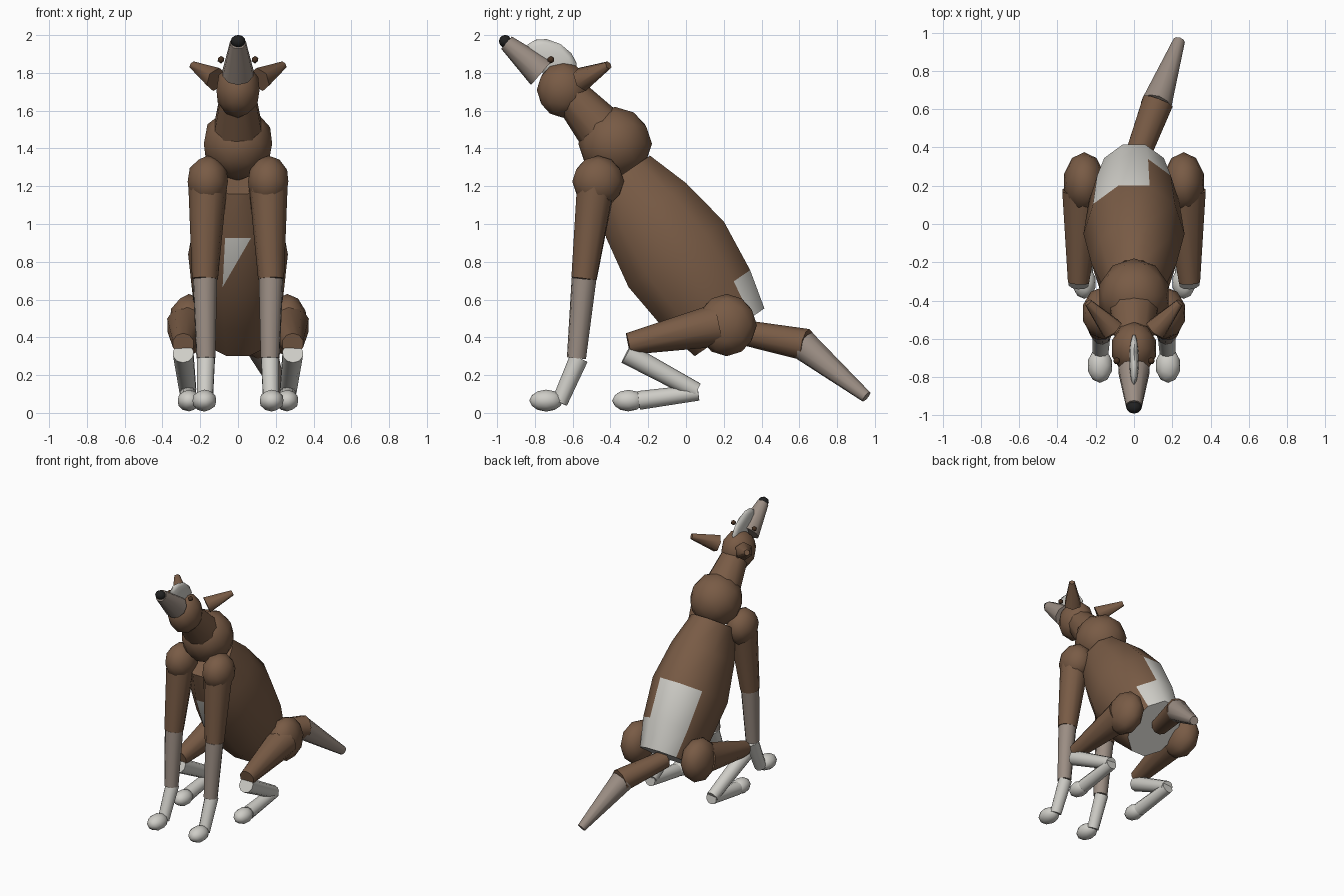
import bpy, bmesh, math
from mathutils import Vector, Matrix

if "Cube" in bpy.data.objects:
    bpy.data.objects.remove(bpy.data.objects["Cube"])


def material(name, rgb):
    m = bpy.data.materials.new(name)
    m.diffuse_color = (*rgb, 1)
    m.use_nodes = True
    m.node_tree.nodes["Principled BSDF"].inputs["Base Color"].default_value = m.diffuse_color
    return m


BROWN = material("brown_fur", (0.19, 0.105, 0.06))
WHITE = material("white_fur", (0.62, 0.61, 0.57))
TAN = material("pale_fur", (0.33, 0.27, 0.23))
DARK = material("nose_black", (0.015, 0.015, 0.015))
EYE = material("eye_brown", (0.06, 0.03, 0.015))


def finish(bm, name, *mats):
    bmesh.ops.recalc_face_normals(bm, faces=bm.faces[:])
    me = bpy.data.meshes.new(name)
    bm.to_mesh(me)
    bm.free()
    ob = bpy.data.objects.new(name, me)
    bpy.context.collection.objects.link(ob)
    for m in mats:
        me.materials.append(m)
    bpy.ops.object.select_all(action='DESELECT')
    ob.select_set(True)
    bpy.context.view_layer.objects.active = ob
    bpy.ops.object.shade_smooth_by_angle(angle=math.radians(62))
    return ob


def limb(name, a, b, ra, rb, mat, sides=10):
    """Tapered cylinder from point a to point b."""
    a, b = Vector(a), Vector(b)
    d = b - a
    bm = bmesh.new()
    bmesh.ops.create_cone(bm, cap_ends=True, segments=sides, radius1=ra, radius2=rb, depth=d.length)
    rot = d.to_track_quat('Z', 'Y').to_matrix().to_4x4()
    bm.transform(Matrix.Translation((a + b) / 2) @ rot)
    return finish(bm, name, mat)


def ball(name, c, r, mat, tilt=0, detail=2):
    """Ellipsoid with radii r, tilted about x."""
    bm = bmesh.new()
    bmesh.ops.create_icosphere(bm, subdivisions=detail, radius=1)
    bm.transform(Matrix.Translation(c) @ Matrix.Rotation(tilt, 4, 'X') @ Matrix.Diagonal((*r, 1)))
    return finish(bm, name, mat)


# Body: slanted barrel with white patches on rump and belly
N = 10
start = Vector((0, -0.34, 1.26))
axis, up = Vector((0, 0.565, -0.825)), Vector((0, 0.825, 0.565))
bm = bmesh.new()
rings = []
for t, r in [(0, .19), (.23, .27), (.51, .322), (.80, .29), (1.01, .235)]:
    ring = []
    for i in range(N):
        th = (i + .5) * math.tau / N
        p = start + axis * t + up * (r * math.cos(th))
        p.x = 0.82 * r * math.sin(th)
        ring.append(bm.verts.new(p))
    rings.append(ring)
patches = {(2, 9), (2, 8), (3, 9), (3, 8), (3, 0)}
for k in range(4):
    for i in range(N):
        j = (i + 1) % N
        q = (rings[k][i], rings[k][j], rings[k + 1][j], rings[k + 1][i])
        if (k, i) == (1, 4):
            bm.faces.new((q[0], q[1], q[2])).material_index = 1
            bm.faces.new((q[0], q[2], q[3]))
        else:
            bm.faces.new(q).material_index = int((k, i) in patches)
bm.faces.new(rings[0])
bm.faces.new(rings[-1]).material_index = 1
finish(bm, "body", BROWN, WHITE)

# Chest, neck and head
ball("chest", (0, -.375, 1.425), (.19, .195, .195), BROWN)
limb("neck", (0, -.40, 1.44), (0, -.66, 1.74), .145, .085, BROWN)
ball("head", (0, -.65, 1.71), (.12, .14, .148), BROWN)
limb("muzzle", (0, -.765, 1.80), (0, -.95, 1.96), .085, .043, TAN)
ball("nose", (0, -.957, 1.967), (.04, .034, .034), DARK)
ball("blaze", (0, -.71, 1.875), (.025, .15, .09), WHITE, tilt=-.52)

# Tail bends to one side
limb("tail_base", (-.01, .28, .43), (.125, .64, .36), .065, .085, BROWN)
limb("tail_tip", (.115, .62, .36), (.235, .955, .085), .083, .032, TAN)

# Paired parts
for s, side in ((-1, "left"), (1, "right")):
    limb("ear_" + side, (s * .115, -.55, 1.765), (s * .24, -.41, 1.84), .066, .022, BROWN, 6)
    ball("eye_" + side, (s * .09, -.715, 1.87), (.02, .02, .02), EYE, detail=1)
    # Front leg
    ball("shoulder_" + side, (s * .16, -.465, 1.225), (.112, .137, .137), BROWN)
    limb("front_upper_leg_" + side, (s * .16, -.475, 1.22), (s * .175, -.54, .71), .104, .069, BROWN)
    limb("front_lower_leg_" + side, (s * .175, -.54, .71), (s * .17, -.58, .29), .066, .051, TAN)
    limb("front_pastern_" + side, (s * .17, -.567, .29), (s * .175, -.67, .055), .05, .043, WHITE)
    ball("front_paw_" + side, (s * .178, -.74, .065), (.066, .09, .058), WHITE)
    # Hind leg, folded for sitting
    ball("hip_" + side, (s * .26, .215, .465), (.11, .16, .165), BROWN)
    limb("thigh_" + side, (s * .265, .17, .465), (s * .29, -.305, .365), .115, .058, BROWN)
    limb("shin_" + side, (s * .29, -.315, .315), (s * .265, .055, .115), .056, .046, WHITE)
    limb("hind_foot_" + side, (s * .265, .065, .108), (s * .262, -.25, .066), .043, .05, WHITE)
    ball("hind_paw_" + side, (s * .26, -.305, .065), (.062, .086, .057), WHITE)
